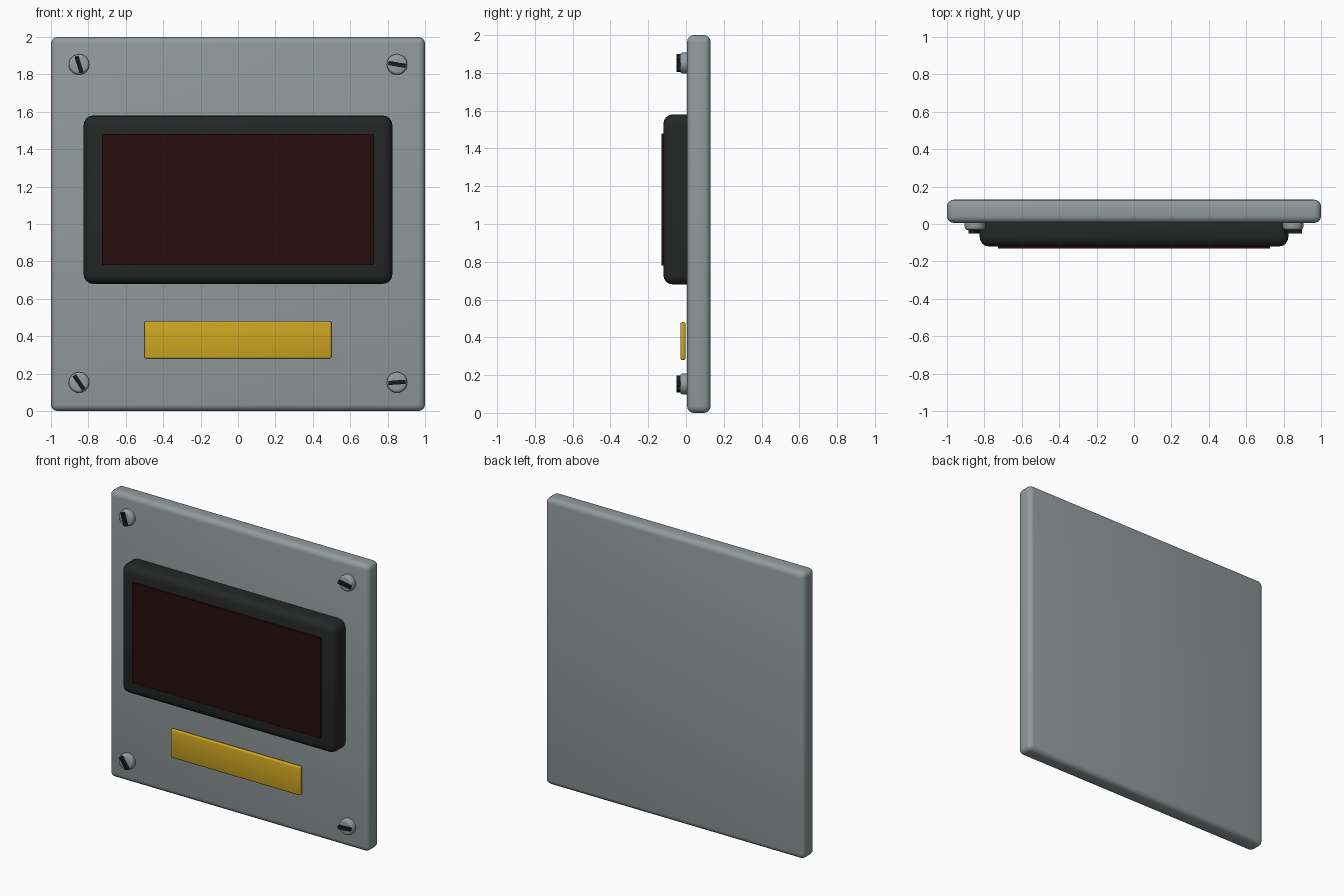
import bpy
import math

if "Cube" in bpy.data.objects:
    bpy.data.objects.remove(bpy.data.objects["Cube"])


def material(name, rgb):
    m = bpy.data.materials.new(name)
    m.diffuse_color = (*rgb, 1)
    m.use_nodes = True
    m.node_tree.nodes["Principled BSDF"].inputs["Base Color"].default_value = m.diffuse_color
    return m


GREY = material("plate grey", (0.29, 0.325, 0.335))
STEEL = material("screw steel", (0.31, 0.34, 0.35))
BLACK = material("bezel black", (0.018, 0.019, 0.019))
SLOT = material("slot black", (0.010, 0.011, 0.011))
RED = material("dark red glass", (0.019, 0.004, 0.004))
YELLOW = material("label yellow", (0.62, 0.38, 0.016))


def finish(obj, name, mat, bevel, segments):
    """Name, colour and round off a part."""
    obj.name = name
    obj.data.materials.append(mat)
    bpy.ops.object.transform_apply(location=False, rotation=True, scale=True)
    if bevel:
        mod = obj.modifiers.new("rounded edges", 'BEVEL')
        mod.width = bevel
        mod.segments = segments
        mod.limit_method = 'ANGLE'
        bpy.ops.object.modifier_apply(modifier=mod.name)
        bpy.ops.object.shade_smooth_by_angle(angle=math.radians(35))
    return obj


def box(name, mat, x, y, z, bevel=0, segments=4, turn=0):
    """Box from (min, max) ranges, optionally turned about its y axis."""
    ranges = (x, y, z)
    centre = [(a + b) / 2 for a, b in ranges]
    bpy.ops.mesh.primitive_cube_add(size=1, location=centre, rotation=(0, -turn, 0))
    obj = bpy.context.object
    obj.scale = [b - a for a, b in ranges]
    return finish(obj, name, mat, bevel, segments)


# Wall plate, display housing, display glass and label
box("back_plate", GREY, (-1, 1), (0.006, 0.13), (0, 2), 0.036)
box("display_bezel", BLACK, (-0.825, 0.825), (-0.12, 0.05), (0.68, 1.58), 0.05)
box("display_screen", RED, (-0.727, 0.727), (-0.13, -0.10), (0.78, 1.48))
box("label_plate", YELLOW, (-0.5, 0.5), (-0.03, -0.003), (0.28, 0.48), 0.01, 3)

# Corner screws, each with its slot turned a different way
screws = [("top_left", -0.85, 1.853, -73), ("top_right", 0.85, 1.853, -10),
          ("bottom_left", -0.85, 0.153, -56), ("bottom_right", 0.85, 0.153, 4)]
for corner, x, z, angle in screws:
    bpy.ops.mesh.primitive_cylinder_add(vertices=32, radius=0.055, depth=0.06,
                                        location=(x, -0.002, z),
                                        rotation=(math.pi / 2, 0, 0))
    finish(bpy.context.object, "screw_head_" + corner, STEEL, 0.015, 3)
    box("screw_slot_" + corner, SLOT, (x - 0.046, x + 0.046), (-0.05, -0.025),
        (z - 0.011, z + 0.011), turn=math.radians(angle))
